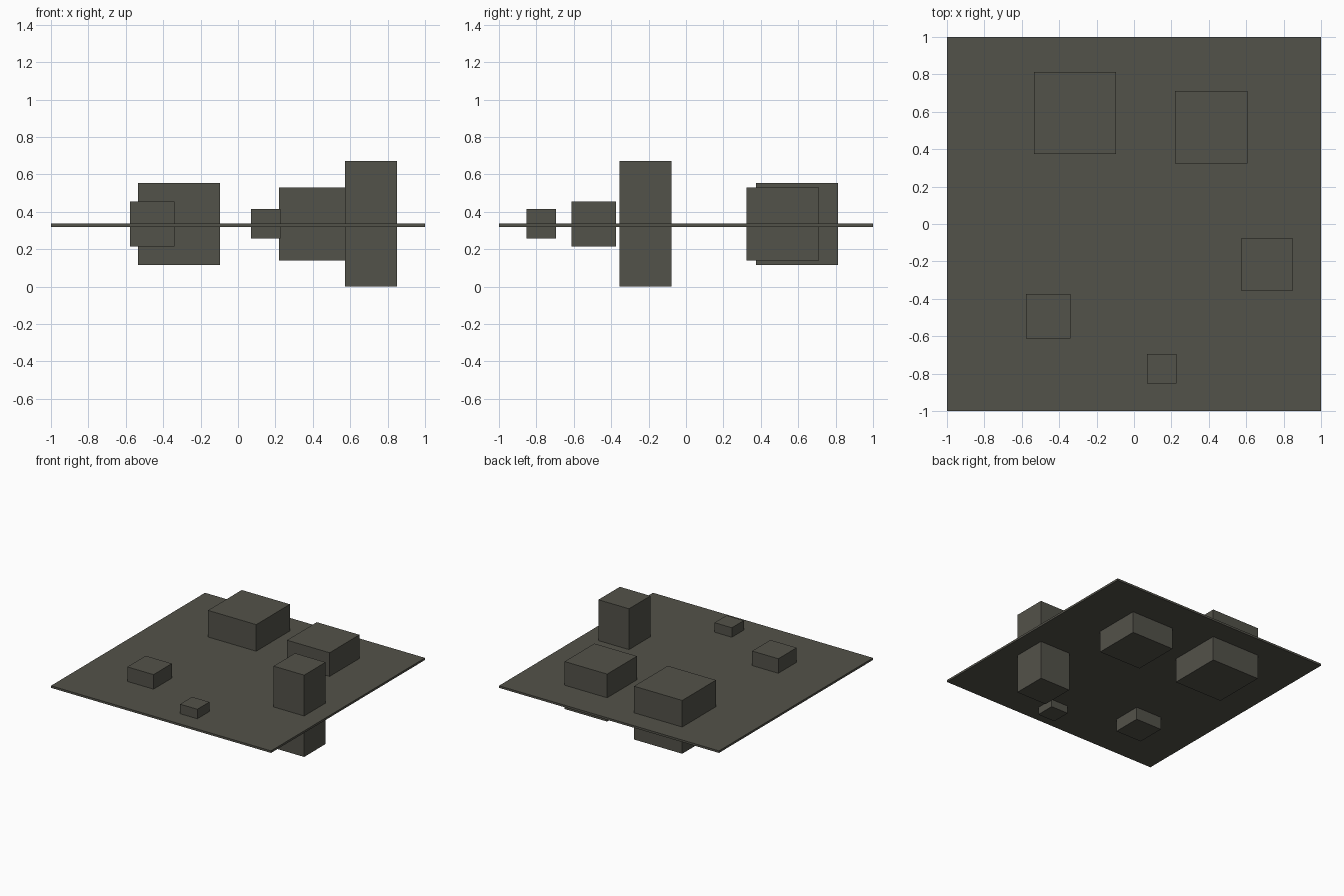
import bpy

if "Cube" in bpy.data.objects:
    bpy.data.objects.remove(bpy.data.objects["Cube"])

# one dark olive grey for everything
mat = bpy.data.materials.new("dark olive grey")
mat.diffuse_color = (0.086, 0.084, 0.067, 1.0)
mat.use_nodes = True
mat.node_tree.nodes["Principled BSDF"].inputs["Base Color"].default_value = mat.diffuse_color


def box(name, x, y, z, sx, sy, sz):
    bpy.ops.mesh.primitive_cube_add(size=1, location=(x, y, z))
    ob = bpy.context.object
    ob.name = name
    ob.scale = (sx, sy, sz)
    bpy.ops.object.transform_apply(location=False, rotation=False, scale=True)
    ob.data.materials.append(mat)
    return ob


# thin ground sheet, its top level with the block centres
MID = 0.336
box("ground_sheet", 0, 0, MID - 0.008, 2, 2, 0.017)

# blocks pushed halfway through the sheet: name, centre x, y, width, height
blocks = [
    ("large_block", -0.316, 0.594, 0.438, 0.438),
    ("medium_block", 0.412, 0.518, 0.387, 0.390),
    ("tower_block", 0.711, -0.216, 0.278, 0.672),
    ("small_block", -0.459, -0.492, 0.238, 0.240),
    ("tiny_block", 0.148, -0.773, 0.157, 0.157),
]
for name, x, y, w, h in blocks:
    box(name, x, y, MID, w, w, h)
